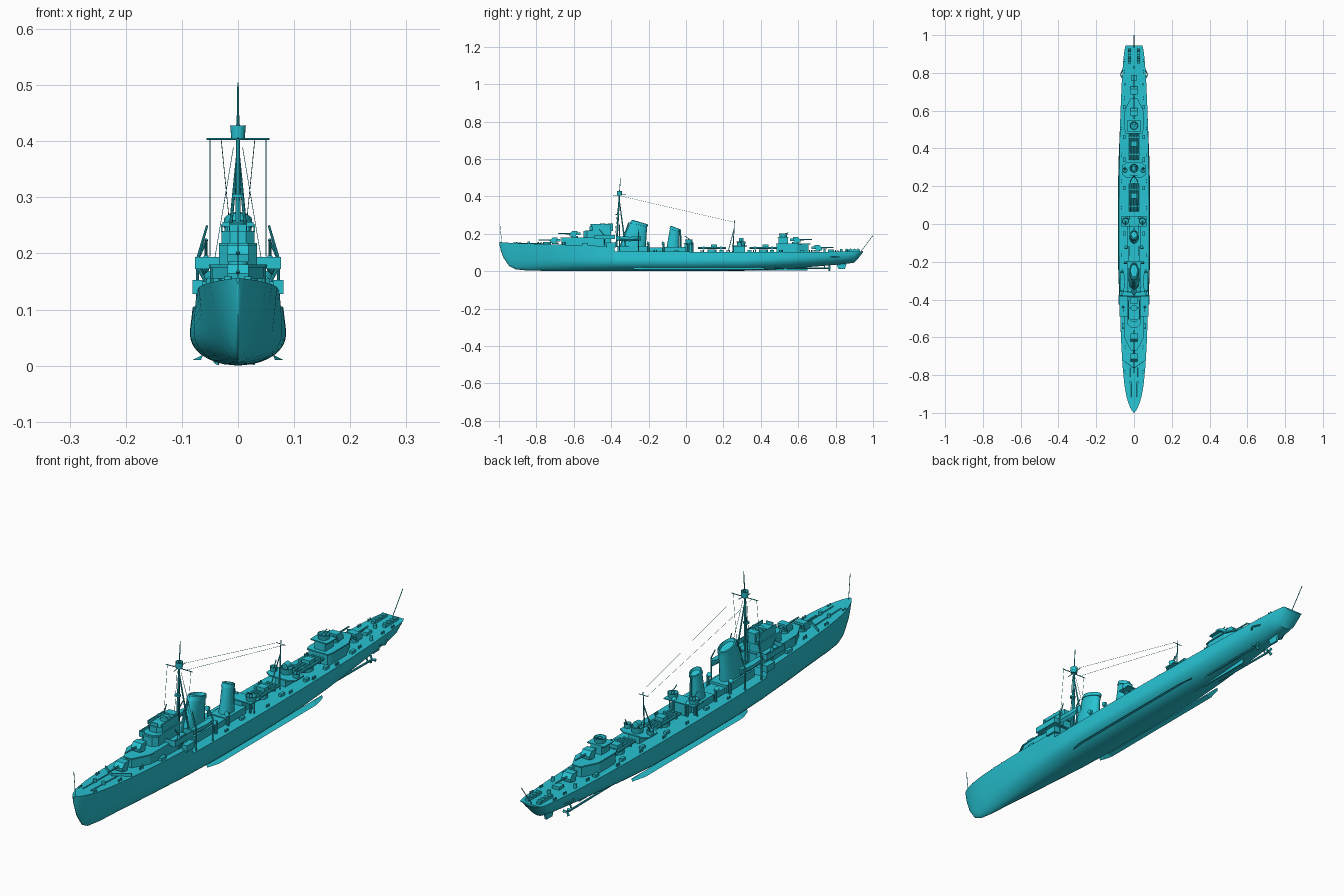
import bpy, bmesh, math
from mathutils import Vector

paint = bpy.data.materials.new("teal_paint")
paint.diffuse_color = (0.02, 0.55, 0.65, 1)


def finish(name, bm, smooth=False):
    bmesh.ops.recalc_face_normals(bm, faces=bm.faces)
    me = bpy.data.meshes.new(name)
    bm.to_mesh(me)
    bm.free()
    ob = bpy.data.objects.new(name, me)
    bpy.context.collection.objects.link(ob)
    me.materials.append(paint)
    if smooth:
        bpy.ops.object.select_all(action='DESELECT')
        ob.select_set(True)
        bpy.context.view_layer.objects.active = ob
        bpy.ops.object.shade_smooth_by_angle(angle=math.radians(35))
    return ob


def loft(name, rings, smooth=False):
    """Skin closed rings of equal length and cap both ends."""
    bm = bmesh.new()
    vs = [[bm.verts.new(p) for p in r] for r in rings]
    n = len(vs[0])
    for a, b in zip(vs, vs[1:]):
        for i in range(n):
            j = (i + 1) % n
            bm.faces.new((a[i], a[j], b[j], b[i]))
    bm.faces.new(vs[0])
    bm.faces.new(vs[-1])
    return finish(name, bm, smooth)


def prism(name, half, z0, z1):
    """Symmetric plan outline (x, y) extruded upward."""
    pts = half + [(-x, y) for x, y in reversed(half)]
    return loft(name, [[(x, y, z) for x, y in pts] for z in (z0, z1)])


def box(name, x, y, z, sx, sy, sz):
    """Box centred on x, y with its base at z."""
    sq = [(-1, -1), (1, -1), (1, 1), (-1, 1)]
    return loft(name, [[(x + a * sx / 2, y + b * sy / 2, h) for a, b in sq] for h in (z, z + sz)])


def rod(name, p, q, r, r2=None, n=8):
    """Round bar or cone from p to q."""
    p, q = Vector(p), Vector(q)
    rot = (q - p).to_track_quat('Z', 'Y')
    ring = [(math.cos(2 * math.pi * i / n), math.sin(2 * math.pi * i / n)) for i in range(n)]
    return loft(name, [[c + rot @ Vector((a * rr, b * rr, 0)) for a, b in ring]
                       for c, rr in ((p, r), (q, r if r2 is None else r2))], n > 7)


def drum(name, x, y, z, r, h, r2=None, n=14):
    return rod(name, (x, y, z), (x, y, z + h), r, r2, n)


def tub(name, x, y, z, r, h):
    """Open-topped round tub."""
    spec = [(r * .85, z), (r, z + h), (r * .88, z + h), (r * .75, z + .004)]
    return loft(name, [[(x + rr * math.cos(i * math.pi / 8), y + rr * math.sin(i * math.pi / 8), h2)
                        for i in range(16)] for rr, h2 in spec])


# hull: station y, half beam, fullness, keel z, deck z
stations = [(-.998, .003, 0, .145, .156), (-.99, .010, 0, .11, .155), (-.975, .019, 0, .07, .154),
            (-.945, .031, .02, .027, .152), (-.91, .041, .06, .010, .150), (-.85, .052, .14, .004, .148),
            (-.75, .063, .3, .002, .145), (-.6, .074, .55, 0, .140), (-.385, .081, .9, 0, .133),
            (-.38, .081, .9, 0, .106), (-.2, .085, 1, 0, .105), (.05, .086, 1, 0, .104),
            (.3, .083, 1, .002, .103), (.45, .080, .9, .008, .103), (.6, .075, .8, .018, .103),
            (.75, .068, .75, .030, .104), (.85, .061, .75, .039, .105), (.9, .056, .75, .046, .106),
            (.925, .052, .7, .073, .106), (.945, .046, .5, .100, .107)]
rings = []
for y, b, f, zk, zd in stations:
    side = []
    for i in range(13):
        t = (i / 12) ** 1.5
        z = zk + (zd - zk) * t
        s = min(1, (z - zk) / (.06 if zk < .04 else max(zd - zk, .01)))
        full = (1 - (1 - s) ** 2.3) ** (1 / 1.9)
        tumble = 1 - .07 * f * max(0, (z - .06) / .05)
        side.append((b * ((1 - f) * t ** .6 + f * full) * tumble, z))
    ring = [(x, y, z) for x, z in side]
    ring += [(-x, y, z) for x, z in reversed(side[1:])]
    rings.append(ring)
loft("hull", rings, True)

# underwater fittings
box("skeg", 0, .5, .004, .006, .3, .025)
loft("rudder", [[(x, y, z) for y, z in ((.80, .048), (.86, .048), (.85, .012), (.815, .012))] for x in (-.004, .004)])
for s in (-1, 1):
    loft("bilge_keel", [[(s * .064, y, .016), (s * .062, y, .020), (s * (.081 if -.25 < y < .4 else .066), y, .010)]
                        for y in (-.28, -.23, .36, .42)])
    rod("propeller_shaft", (s * .03, .4, .018), (s * .032, .77, .016), .004)
    rod("shaft_strut", (s * .032, .74, .017), (s * .025, .74, .04), .003)
    for k in range(3):
        a = k * math.tau / 3
        rod("propeller_blade", (s * .032, .765, .017), (s * .032 + .015 * math.cos(a), .768, .017 + .015 * math.sin(a)), .003, .006, 6)
    # stern propeller guards
    rod("propeller_guard", (s * .06, .77, .076), (s * .072, .79, .076), .003)
    rod("propeller_guard_rear", (s * .072, .79, .076), (s * .058, .82, .076), .003)


# shielded main guns
def main_gun(y, z, d):
    drum("gun_pedestal", 0, y, z, .018, .008)
    prof = [(.026, .005), (.028, .018), (.014, .034), (-.014, .034), (-.014, .028), (-.004, .005)]
    loft("gun_shield", [[(x, y + d * a, z + h) for a, h in prof] for x in (-.019, .019)])
    rod("gun_barrel", (0, y, z + .02), (0, y + d * .088, z + .022), .0042, .0028)
    box("gun_breech", 0, y - d * .018, z + .014, .012, .024, .012)


main_gun(-.70, .146, -1)
main_gun(-.595, .180, -1)
main_gun(.585, .148, 1)
main_gun(.70, .105, 1)

# forecastle fittings
for s in (-1, 1):
    loft("breakwater", [[(s * x, y, z) for x, y in ((0, -.765), (.056, -.725), (.056, -.722), (0, -.761))] for z in (.14, .155)])
    drum("capstan", s * .018, -.84, .145, .007, .014)
    rod("anchor_chain", (s * .016, -.915, .151), (s * .018, -.76, .147), .0025, n=6)
    for y in (-.92, -.79, -.66):
        for d in (0, .014):
            drum("bollard", s * (.032 if y < -.9 else .047), y + d, .143, .003, .013, n=8)
    box("forecastle_locker", s * .058, -.54, .138, .012, .03, .012)
rod("jackstaff", (0, -.985, .153), (0, -.995, .25), .0012, n=6)
rod("ensign_staff", (0, .935, .105), (0, .999, .19), .0016, n=6)

# forward superstructure and bridge
prism("forward_deckhouse", [(.014, -.665), (.046, -.60), (.05, -.55), (.05, -.40)], .13, .176)
prism("gun_deck", [(.016, -.67), (.05, -.605), (.052, -.53), (.052, -.39)], .175, .180)
prism("wheelhouse", [(.018, -.548), (.034, -.53), (.034, -.40)], .18, .214)
prism("bridge_deck", [(.018, -.54), (.034, -.522), (.034, -.39)], .214, .219)
prism("bridge_house", [(.014, -.515), (.029, -.50), (.029, -.40)], .219, .240)
for s in (-1, 1):
    box("bridge_bulwark", s * .029, -.455, .238, .003, .10, .014)
    box("bridge_wing", s * .055, -.435, .172, .042, .11, .004)
    box("wing_outer_wall", s * .0755, -.435, .172, .003, .11, .022)
    for y in (-.489, -.381):
        box("wing_end_wall", s * .055, y, .172, .042, .003, .022)
    rod("wing_brace", (s * .07, -.435, .172), (s * .052, -.435, .14), .003)
    drum("light_gun_mount", s * .057, -.44, .176, .006, .02, .004)
    rod("light_gun_barrel", (s * .057, -.44, .196), (s * .057, -.465, .225), .0025, n=6)
    box("deck_edge_house", s * .070, -.40, .128, .022, .05, .025)
box("bridge_front_bulwark", 0, -.508, .238, .03, .003, .014)
drum("gun_director", 0, -.445, .24, .016, .014)
box("rangefinder", 0, -.445, .248, .056, .008, .008)
box("chart_house", 0, -.405, .219, .04, .03, .035)

# tripod foremast, lookout and yard
rod("foremast", (0, -.372, .13), (0, -.355, .43), .0055, .0035)
rod("topmast", (0, -.355, .43), (0, -.35, .505), .0025, .0012, 6)
tub("lookout_nest", 0, -.356, .404, .014, .024)
rod("yard", (-.056, -.357, .404), (.056, -.357, .404), .0016, n=6)
rod("fore_and_aft_spar", (0, -.39, .404), (0, -.32, .41), .0014, n=6)
drum("mast_platform", 0, -.365, .30, .011, .006)
for s in (-1, 1):
    rod("mast_leg", (s * .024, -.325, .135), (0, -.357, .385), .0035, .0025)
    rod("halyard", (s * .05, -.357, .404), (s * .05, -.38, .195), .0007, n=4)
    rod("shroud", (s * .008, -.357, .39), (s * .05, -.32, .14), .0007, n=4)
    rod("aerial", (s * .03, -.357, .404), (s * .016, .258, .262), .0006, n=4)


# raked oval funnels: rings given as front y, rear y, half width, front z, rear z
def funnel(name, spec, n=24):
    rings = []
    for y0, y1, w, z0, z1 in spec:
        rings.append([(w * math.sin(a), (y0 + y1) / 2 - (y1 - y0) / 2 * math.cos(a),
                       (z0 + z1) / 2 + (z0 - z1) / 2 * math.cos(a))
                      for a in (math.tau * i / n for i in range(n))])
    loft(name, rings, True)


funnel("front_funnel", [(-.352, -.215, .030, .13, .13), (-.335, -.212, .027, .18, .17), (-.298, -.208, .024, .258, .238),
                        (-.301, -.204, .026, .259, .238), (-.292, -.202, .025, .272, .25),
                        (-.284, -.208, .021, .274, .252), (-.28, -.214, .018, .262, .242)])
funnel("rear_funnel", [(-.105, -.035, .025, .12, .12), (-.098, -.036, .022, .16, .155), (-.086, -.036, .020, .226, .212),
                       (-.089, -.033, .022, .227, .212), (-.083, -.031, .021, .241, .225),
                       (-.077, -.036, .017, .242, .226), (-.074, -.04, .015, .232, .218)])
box("front_uptake_house", 0, -.28, .10, .072, .17, .035)
box("boiler_casing", 0, -.13, .10, .06, .17, .026)
box("rear_uptake_house", 0, -.06, .10, .07, .12, .03)
rod("front_steam_pipe", (0, -.352, .13), (0, -.305, .26), .004)
rod("rear_steam_pipe", (0, -.028, .12), (0, -.03, .222), .004)
for s in (-1, 1):
    # ship's boats with davits
    loft("boat", [[(s * .062 + w * a, y, .166 - lift + h * .02) for a, h in
                   ((-1, 1), (-.85, .3), (0, -.2), (.85, .3), (1, 1))]
                  for y, w, lift in ((-.375, .002, -.003), (-.35, .010, 0), (-.30, .012, .002), (-.26, .010, 0), (-.24, .003, -.002))])
    for y in (-.355, -.255):
        rod("davit", (s * .072, y, .10), (s * .072, y, .19), .0028)
        rod("davit_arm", (s * .072, y, .19), (s * .055, y, .225 if y > -.3 else .25), .0028, .002)
    # cowl ventilators
    for x, y in ((.046, -.20), (.042, -.12), (.045, .01), (.03, .035)):
        drum("ventilator_trunk", s * x, y, .10, .005, .045, n=10)
        rod("ventilator_cowl", (s * x, y + .004, .148), (s * x, y - .009, .151), .006, .010, 10)

# midships platform with light gun tubs
box("midships_platform", 0, .015, .148, .13, .055, .004)
box("platform_house", 0, .015, .10, .045, .045, .05)
for s in (-1, 1):
    rod("platform_post", (s * .058, .015, .10), (s * .058, .015, .148), .003)
    tub("light_gun_tub", s * .045, .015, .151, .020, .018)
    drum("tub_gun_mount", s * .045, .015, .152, .005, .022)
    rod("tub_gun_barrel", (s * .045, .015, .174), (s * .045, -.008, .188), .002, n=6)


# quadruple torpedo mounts
def torpedo_mount(y):
    drum("tube_turntable", 0, y, .102, .024, .014, n=20)
    for x in (-.021, -.007, .007, .021):
        rod("torpedo_tube", (x, y - .075, .124), (x, y + .075, .124), .0062, n=10)
    for d in (-.045, .045):
        box("tube_band", 0, y + d, .115, .056, .008, .017)
    box("tube_crew_shelter", 0, y + .01, .128, .034, .03, .014)


torpedo_mount(.14)
torpedo_mount(.415)

# searchlight island and mainmast
box("searchlight_house", 0, .285, .10, .045, .06, .034)
prism("searchlight_platform", [(.04, .245), (.062, .262), (.062, .31), (.04, .325)], .132, .137)
tub("searchlight_tub", 0, .295, .137, .024, .022)
drum("searchlight_pedestal", 0, .295, .139, .007, .018)
rod("searchlight", (0, .283, .165), (0, .307, .167), .012, n=14)
rod("mainmast", (0, .25, .10), (0, .26, .275), .0032, .0015)
rod("mainmast_gaff", (-.02, .258, .262), (.02, .258, .262), .0012, n=6)
for s in (-1, 1):
    rod("mainmast_leg", (s * .02, .225, .105), (0, .257, .225), .002)
    tub("side_gun_tub", s * .048, .285, .137, .014, .016)
    rod("side_gun_barrel", (s * .048, .285, .145), (s * .048, .30, .172), .002, n=6)

# aft superstructure
prism("aft_deckhouse", [(.04, .485), (.046, .50), (.046, .59), (.016, .655)], .10, .143)
prism("aft_gun_deck", [(.044, .48), (.05, .50), (.05, .60), (.018, .665)], .143, .148)
box("aft_control_house", 0, .52, .148, .046, .05, .034)
prism("aft_control_platform", [(.034, .488), (.036, .50), (.036, .548)], .180, .184)
tub("aft_gun_tub", 0, .52, .184, .023, .018)
drum("aft_gun_mount", 0, .52, .186, .008, .014)
for s in (-1, 1):
    rod("aft_gun_barrel", (s * .006, .52, .198), (s * .006, .548, .206), .002, n=6)

# stern and deck-edge fittings
box("stern_deckhouse", 0, .775, .10, .03, .03, .016)
drum("stern_capstan", 0, .83, .105, .007, .013)
for s in (-1, 1):
    box("depth_charge_rack", s * .024, .89, .105, .014, .08, .010)
    for i in range(4):
        rod("depth_charge", (s * .024 - .008, .86 + i * .02, .115), (s * .024 + .008, .86 + i * .02, .115), .006)
    drum("charge_thrower", s * .048, .74, .104, .006, .016)
    for y in (-.17, .08, .22, .36, .50, .66, .80, .86):
        xb = .066 if y < .6 else .05
        for d in (0, .012):
            drum("deck_bollard", s * xb, y + d, .103, .003, .011, n=8)
    for y in (-.05, .19, .34, .46, .62):
        box("deck_locker", s * .052, y, .10, .012, .022, .014)
